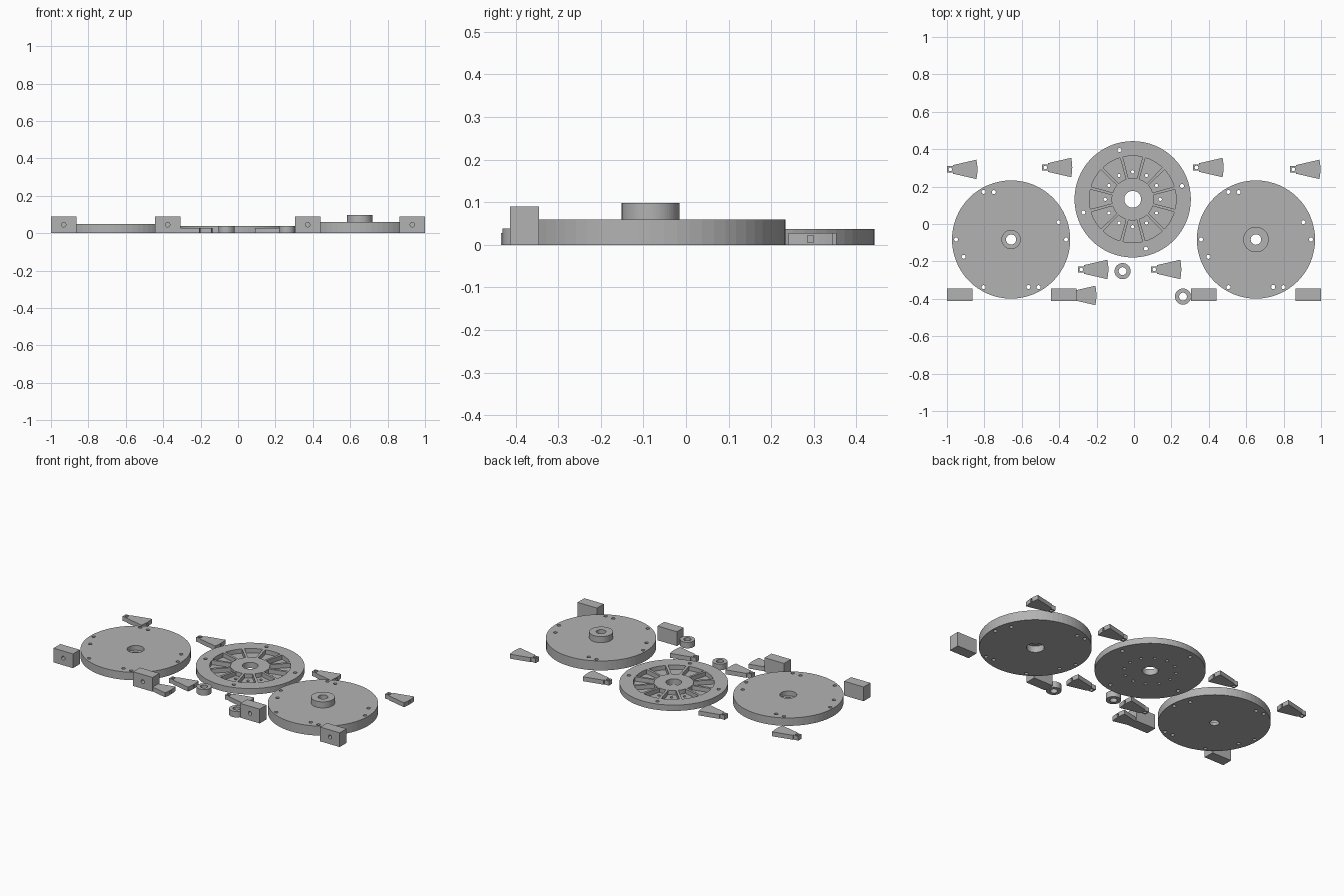
import bpy, bmesh
from math import sin, cos, pi, radians
from mathutils import Matrix

if "Cube" in bpy.data.objects:
    bpy.data.objects.remove(bpy.data.objects["Cube"])

grey = bpy.data.materials.new("plain_grey")
grey.use_nodes = True
grey.diffuse_color = (0.45, 0.45, 0.45, 1)
grey.node_tree.nodes["Principled BSDF"].inputs["Base Color"].default_value = (0.45, 0.45, 0.45, 1)


def circle(x, y, r, n=16):
    return [(x + r * cos(2 * pi * i / n), y + r * sin(2 * pi * i / n)) for i in range(n)]


def rect(x0, x1, y0, y1):
    return [(x0, y0), (x1, y0), (x1, y1), (x0, y1)]


def arc(r, half, cx=0, n=6):
    """Arc about (cx, 0), from -half to +half radians."""
    return [(cx + r * cos(a), r * sin(a)) for a in (half * (2 * i / n - 1) for i in range(n + 1))]


def prism(bm, outline, z0, z1, matrix=Matrix()):
    low = [bm.verts.new(matrix @ Matrix.Translation((x, y, z0)).translation) for x, y in outline]
    high = [bm.verts.new(matrix @ Matrix.Translation((x, y, z1)).translation) for x, y in outline]
    bm.faces.new(low[::-1])
    bm.faces.new(high)
    for i in range(len(low)):
        j = (i + 1) % len(low)
        bm.faces.new((low[i], low[j], high[j], high[i]))


def lathe(bm, profile, n=64):
    """Revolve a closed (radius, z) profile about the z axis."""
    rings = [[bm.verts.new((r * cos(2 * pi * i / n), r * sin(2 * pi * i / n), z))
              for r, z in profile] for i in range(n)]
    m = len(profile)
    for i in range(n):
        a, b = rings[i], rings[(i + 1) % n]
        for k in range(m):
            bm.faces.new((a[k], b[k], b[(k + 1) % m], a[(k + 1) % m]))


def make(name, bm, location=(0, 0, 0)):
    bmesh.ops.recalc_face_normals(bm, faces=bm.faces[:])
    mesh = bpy.data.meshes.new(name)
    bm.to_mesh(mesh)
    bm.free()
    mesh.materials.append(grey)
    obj = bpy.data.objects.new(name, mesh)
    obj.location = location
    bpy.context.collection.objects.link(obj)
    return obj


def cut(obj, bm):
    """Subtract the solids in bm, given in the object's own frame."""
    cutter = make("cutter", bm, obj.location)
    cutter.hide_render = True
    bpy.context.view_layer.update()
    mod = obj.modifiers.new("cut", "BOOLEAN")
    mod.operation, mod.solver, mod.object = "DIFFERENCE", "EXACT", cutter
    bpy.context.view_layer.objects.active = obj
    bpy.ops.object.modifier_apply(modifier=mod.name)
    bpy.data.objects.remove(cutter)


def bolt_holes(bm, radius, angles, size=0.011):
    for a in angles:
        t = radians(a)
        prism(bm, circle(radius * cos(t), radius * sin(t), size, 12), -0.1, 0.2)


# Outer covers: one with a recess on top, one with a boss and a recess below
covers = {
    "recessed_cover": (-0.657, [(0.027, 0), (0.316, 0), (0.316, 0.05), (0.049, 0.05),
                                (0.049, 0.02), (0.027, 0.02)]),
    "boss_cover": (0.652, [(0.05, 0), (0.316, 0), (0.316, 0.06), (0.068, 0.06), (0.068, 0.098),
                           (0.028, 0.098), (0.028, 0.04), (0.05, 0.04)]),
}
for name, (x, profile) in covers.items():
    bm = bmesh.new()
    lathe(bm, profile)
    cover = make(name, bm, (x, -0.083, 0))
    bm = bmesh.new()
    bolt_holes(bm, 0.294, (0, 120, 180, 240, 300))
    bolt_holes(bm, 0.27, (20, 110, 200, 290))
    cut(cover, bm)

# Middle plate with twelve wedge pockets
bm = bmesh.new()
lathe(bm, [(0.045, 0), (0.311, 0), (0.311, 0.037), (0.045, 0.037)])
plate = make("pocket_plate", bm, (-0.007, 0.132, 0))
bm = bmesh.new()
pocket = arc(0.232, radians(13)) + arc(0.113, radians(11.5))[::-1]
for i in range(12):
    prism(bm, pocket, 0.01, 0.06, Matrix.Rotation(i * pi / 6, 4, "Z"))
cut(plate, bm)
bm = bmesh.new()
bolt_holes(bm, 0.273, (15, 105, 195, 285))
bolt_holes(bm, 0.147, range(0, 360, 30), 0.009)
cut(plate, bm)

# Loose wedges: tapered body, curved wide end, pierced tab
wedge = [(0, 0.017), (0, -0.017), (0.032, -0.017), (0.032, -0.023)]
wedge += arc(0.23, radians(13), -0.067) + [(0.032, 0.023), (0.032, 0.017)]
spots = [(-1.0, 0.292), (-0.493, 0.302), (0.316, 0.302), (0.834, 0.292),
         (-0.3, -0.243), (0.09, -0.243), (-0.364, -0.382)]
for i, (x, y) in enumerate(spots):
    bm = bmesh.new()
    prism(bm, wedge, 0, 0.028)
    part = make(f"wedge_{i + 1}", bm, (x, y, 0))
    bm = bmesh.new()
    prism(bm, circle(0.018, 0, 0.01, 12), -0.1, 0.1)
    prism(bm, rect(0.13, 0.2, -0.007, 0.007), 0.005, 0.022)
    cut(part, bm)

# Spacer rings
for i, (x, y) in enumerate([(-0.061, -0.252), (0.262, -0.388)]):
    bm = bmesh.new()
    lathe(bm, [(0.021, 0), (0.043, 0), (0.043, 0.038), (0.021, 0.038)], 32)
    make(f"spacer_ring_{i + 1}", bm, (x, y, 0))

# Feet with a blind hole in the front
for i, x in enumerate((-0.932, -0.376, 0.373, 0.932)):
    bm = bmesh.new()
    prism(bm, rect(-0.068, 0.068, -0.034, 0.034), 0, 0.09)
    foot = make(f"foot_block_{i + 1}", bm, (x, -0.379, 0))
    bm = bmesh.new()
    turn = Matrix.Translation((0, 0, 0.045)) @ Matrix.Rotation(pi / 2, 4, "X")
    prism(bm, circle(0, 0, 0.012), 0, 0.06, turn)
    cut(foot, bm)
